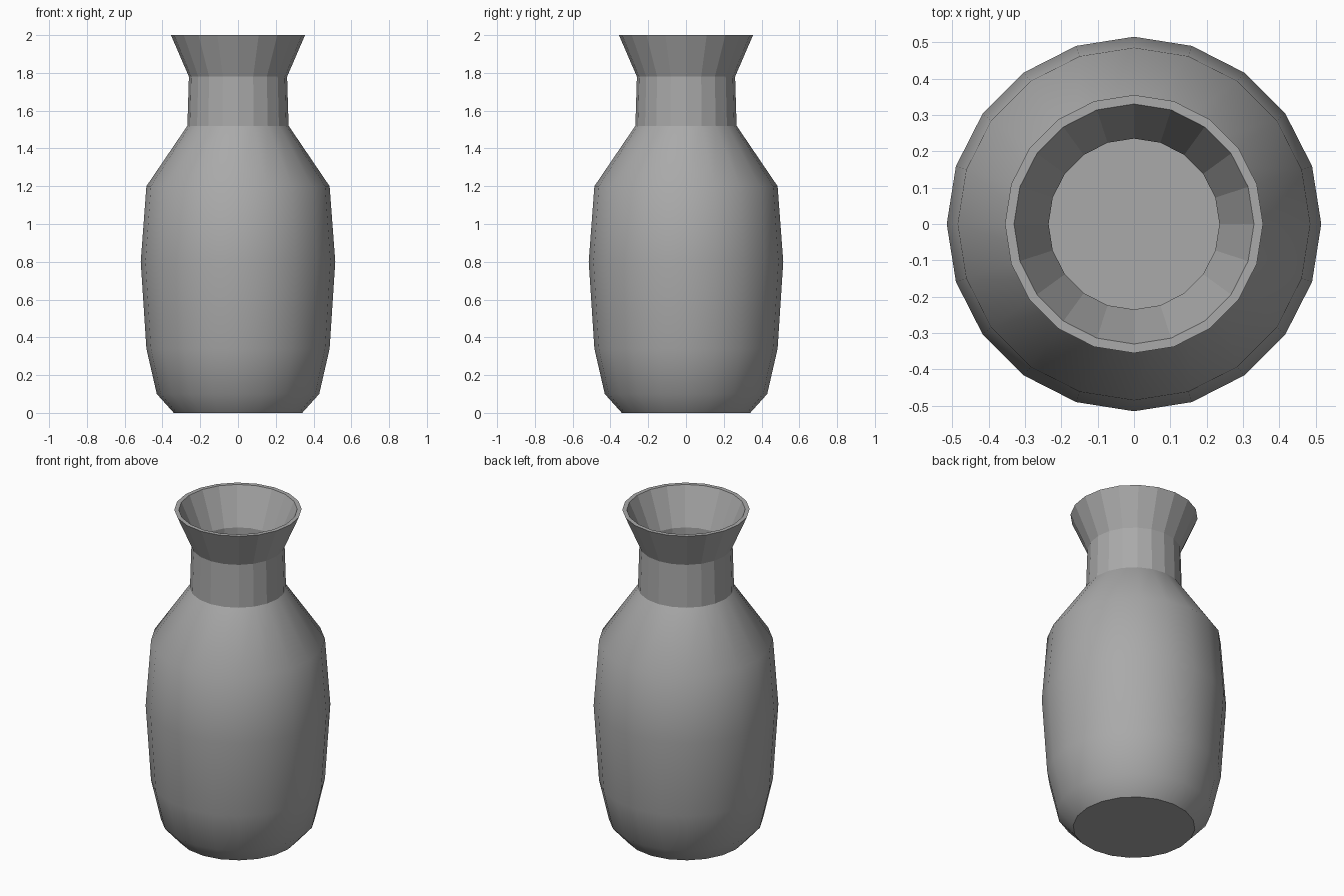
import bpy
import bmesh
from math import cos, sin, tau

cube = bpy.data.objects.get("Cube")
if cube:
    bpy.data.objects.remove(cube, do_unlink=True)

SIDES = 20

# Single grey clay colour
clay = bpy.data.materials.new("grey clay")
clay.use_nodes = True
colour = (0.4, 0.4, 0.4, 1)
clay.diffuse_color = colour
shader = next(n for n in clay.node_tree.nodes if n.type == "BSDF_PRINCIPLED")
shader.inputs["Base Color"].default_value = colour
shader.inputs["Roughness"].default_value = 0.8

# Profile as (radius, height): outside upward, over the lip, inside downward
outer = [(0.34, 0), (0.43, 0.1), (0.485, 0.34), (0.515, 0.8),
         (0.485, 1.2), (0.268, 1.52), (0.26, 1.78), (0.355, 2)]
inner = [(0.33, 2), (0.235, 1.78), (0.24, 1.51), (0.457, 1.19),
         (0.487, 0.8), (0.457, 0.345), (0.405, 0.115), (0.325, 0.03)]
BODY_TOP = 1.53


def turn_profile(name, profile, material):
    """Lathe a profile and close its two ends with flat discs."""
    bm = bmesh.new()
    rings = []
    for radius, height in profile:
        rings.append([bm.verts.new((radius * cos(tau * i / SIDES),
                                    radius * sin(tau * i / SIDES), height))
                      for i in range(SIDES)])
    for low, high in zip(rings, rings[1:]):
        for i in range(SIDES):
            j = (i + 1) % SIDES
            bm.faces.new((low[i], low[j], high[j], high[i]))
    bm.faces.new(rings[0][::-1])
    bm.faces.new(rings[-1])

    # Smooth rounded body, faceted neck and flat discs
    for face in bm.faces:
        in_body = all(v.co.z < BODY_TOP for v in face.verts)
        face.smooth = in_body and len(face.verts) == 4
    for edge in bm.edges:
        edge.smooth = all(f.smooth for f in edge.link_faces)

    mesh = bpy.data.meshes.new(name)
    bm.to_mesh(mesh)
    bm.free()
    mesh.materials.append(material)
    obj = bpy.data.objects.new(name, mesh)
    bpy.context.collection.objects.link(obj)
    return obj


# Hollow vase with a flared mouth
turn_profile("vase", outer + inner, clay)
